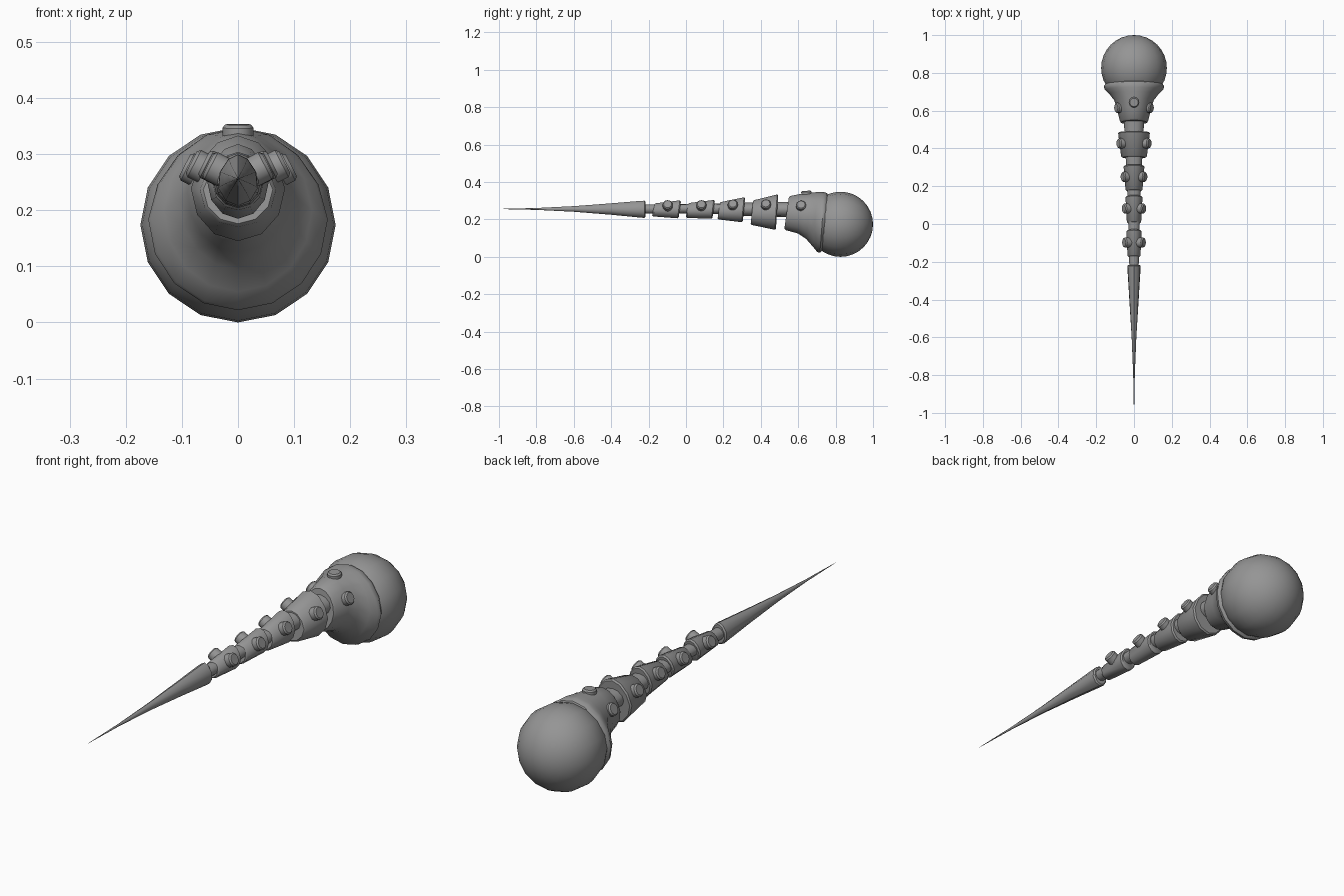
import bpy, bmesh, math
from mathutils import Vector

if "Cube" in bpy.data.objects:
    bpy.data.objects.remove(bpy.data.objects["Cube"])

grey = bpy.data.materials.new("stone grey")
grey.diffuse_color = (0.3, 0.3, 0.3, 1)
grey.use_nodes = True
grey.node_tree.nodes["Principled BSDF"].inputs["Base Color"].default_value = grey.diffuse_color


def finish(bm, name, angle=40):
    bmesh.ops.recalc_face_normals(bm, faces=bm.faces)
    mesh = bpy.data.meshes.new(name)
    bm.to_mesh(mesh)
    bm.free()
    mesh.materials.append(grey)
    ob = bpy.data.objects.new(name, mesh)
    bpy.context.collection.objects.link(ob)
    bpy.ops.object.select_all(action='DESELECT')
    bpy.context.view_layer.objects.active = ob
    ob.select_set(True)
    bpy.ops.object.shade_smooth_by_angle(angle=math.radians(angle))
    return ob


def loft(name, rings, sides=12, ridge=0.0, tilt=0.0):
    """Skin of rings (y, half width, bottom z, top z); ridge narrows the upper half."""
    bm = bmesh.new()
    loops = []
    for y, w, lo, hi in rings:
        loop = []
        for i in range(sides):
            a = 2 * math.pi * i / sides
            s, c = math.sin(a), math.cos(a)
            narrow = 1 - ridge * max(c, 0)
            loop.append(bm.verts.new((w * s * narrow, y + tilt * c,
                                      (lo + hi) / 2 + (hi - lo) / 2 * c)))
        loops.append(loop)
    for a, b in zip(loops, loops[1:]):
        for i in range(sides):
            j = (i + 1) % sides
            bm.faces.new((a[i], a[j], b[j], b[i]))
    bm.faces.new(loops[0])
    bm.faces.new(loops[-1])
    return finish(bm, name)


def stud(name, base, direction, r=0.028, length=0.03):
    """Short round peg with a bevelled outer rim."""
    bm = bmesh.new()
    d = Vector(direction).normalized()
    rot = Vector((0, 0, 1)).rotation_difference(d)
    loops = []
    for rad, h in ((r, -0.02), (r, length - 0.006), (r * 0.8, length)):
        loops.append([bm.verts.new(Vector(base) + rot @ Vector(
            (rad * math.cos(i * math.pi / 6), rad * math.sin(i * math.pi / 6), h)))
            for i in range(12)])
    for a, b in zip(loops, loops[1:]):
        for i in range(12):
            j = (i + 1) % 12
            bm.faces.new((a[i], a[j], b[j], b[i]))
    bm.faces.new(loops[0])
    bm.faces.new(loops[-1])
    return finish(bm, name, 35)


# Ball at the back, poles along y
bm = bmesh.new()
bmesh.ops.create_uvsphere(bm, u_segments=16, v_segments=16, radius=0.174)
for v in bm.verts:
    x, y, z = v.co
    v.co = (y, 0.826 + z, 0.174 + x)
finish(bm, "ball", 60)

# Flared collar that holds the ball
loft("collar", [(0.538, 0.070, 0.150, 0.318), (0.548, 0.076, 0.142, 0.326),
                (0.61, 0.090, 0.125, 0.338), (0.655, 0.105, 0.095, 0.343),
                (0.69, 0.132, 0.055, 0.346), (0.713, 0.155, 0.026, 0.347),
                (0.728, 0.160, 0.022, 0.346), (0.742, 0.152, 0.034, 0.340),
                (0.76, 0.120, 0.07, 0.300)],
     sides=16, ridge=0.08, tilt=0.012)

# Thin core running through the segments
loft("core", [(-0.26, 0.024, 0.230, 0.280), (0.0, 0.030, 0.232, 0.282),
              (0.17, 0.035, 0.228, 0.285), (0.33, 0.043, 0.218, 0.290),
              (0.58, 0.055, 0.212, 0.295)], sides=12)

# Armour segments: y range, then half width, bottom and top at each end
segments = [
    (0.352, 0.487, 0.068, 0.170, 0.303, 0.084, 0.145, 0.333),
    (0.175, 0.310, 0.045, 0.200, 0.293, 0.055, 0.185, 0.318),
    (0.005, 0.148, 0.038, 0.208, 0.288, 0.045, 0.204, 0.304),
    (-0.175, -0.033, 0.034, 0.216, 0.286, 0.041, 0.206, 0.302),
]
for n, (y0, y1, w0, b0, t0, w1, b1, t1) in enumerate(segments, 1):
    e = 0.006
    loft(f"segment_{n}", [(y0, w0 - e, b0 + e, t0 - e), (y0 + e, w0, b0, t0),
                          (y1 - e, w1, b1, t1), (y1, w1 - e, b1 + e, t1 - e)],
         sides=12, ridge=0.15, tilt=0.006)

# Long needle with a slightly concave taper
loft("needle", [(-1.0, 0.0005, 0.2555, 0.2565), (-0.8, 0.0045, 0.251, 0.261),
                (-0.6, 0.013, 0.241, 0.271), (-0.4, 0.026, 0.225, 0.286),
                (-0.245, 0.036, 0.210, 0.299), (-0.222, 0.037, 0.208, 0.300),
                (-0.216, 0.031, 0.214, 0.294)], sides=10, ridge=0.25, tilt=0.0)

# Studs along both sides: y, x of base, z of base
for n, (y, x, z) in enumerate([(-0.098, 0.030, 0.270), (0.082, 0.032, 0.270),
                               (0.25, 0.038, 0.273), (0.427, 0.060, 0.274),
                               (0.615, 0.072, 0.268)], 1):
    for side, label in ((1, "right"), (-1, "left")):
        stud(f"stud_{label}_{n}", (side * x, y, z), (side * 0.88, 0, 0.45), 0.027, 0.026)

# Stud on top of the collar
stud("stud_top", (0, 0.645, 0.325), (0, -0.05, 1), 0.028, 0.028)
